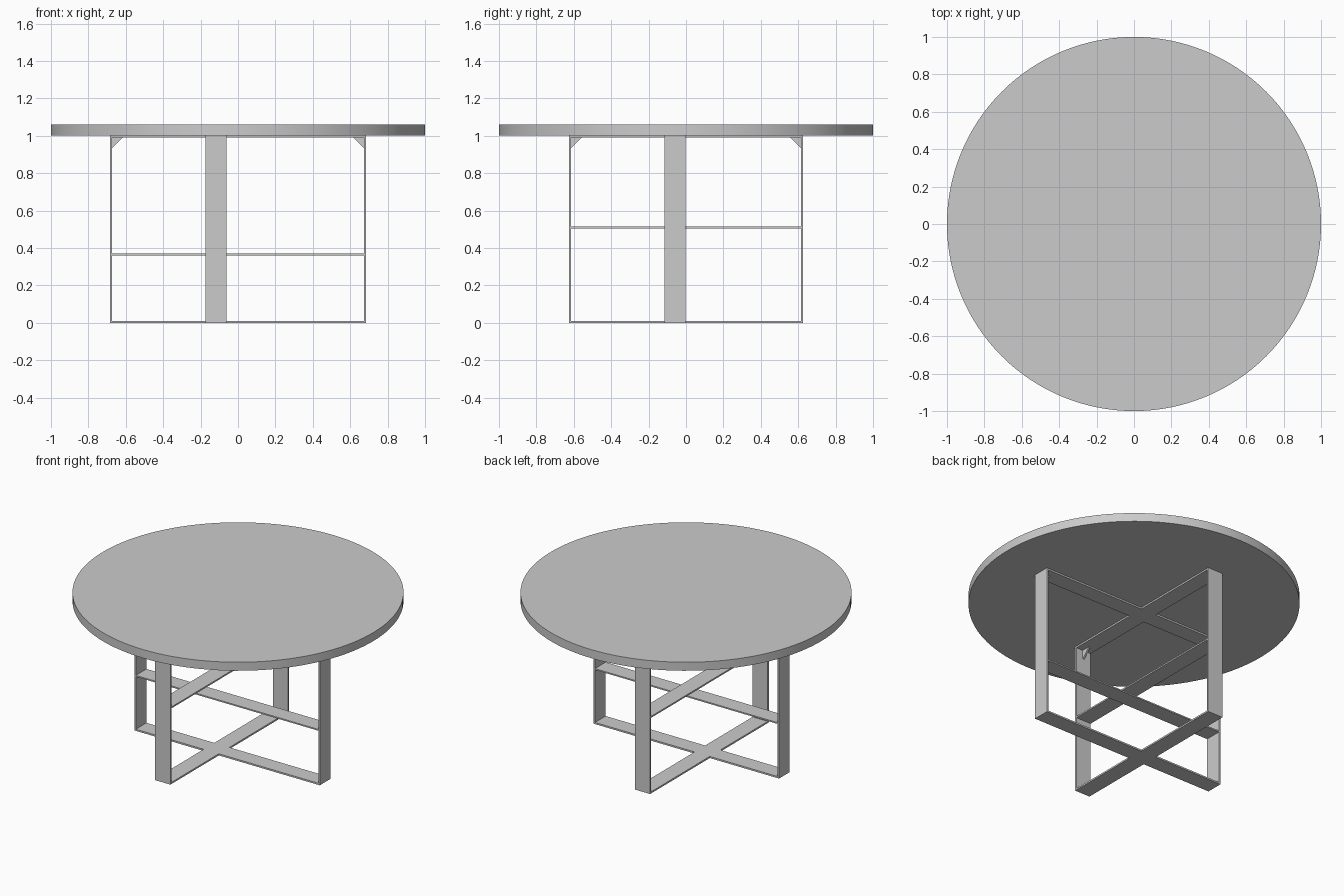
import bpy, bmesh, math
from mathutils import Vector

if "Cube" in bpy.data.objects:
    bpy.data.objects.remove(bpy.data.objects["Cube"])

T = 0.011              # metal strip thickness
W = 0.056              # half width of a strip
CX, CY = -0.117, -0.059  # centre lines of the two crossing frames
LX, LY = 0.684, 0.625    # half lengths of the two frames
H = 1.003              # frame height


def prism(name, points, direction):
    """Extrude a closed flat outline along a vector."""
    bm = bmesh.new()
    face = bm.faces.new([bm.verts.new(p) for p in points])
    ext = bmesh.ops.extrude_face_region(bm, geom=[face])
    verts = [v for v in ext["geom"] if isinstance(v, bmesh.types.BMVert)]
    bmesh.ops.translate(bm, verts=verts, vec=Vector(direction))
    bmesh.ops.recalc_face_normals(bm, faces=bm.faces)
    mesh = bpy.data.meshes.new(name)
    bm.to_mesh(mesh)
    bm.free()
    obj = bpy.data.objects.new(name, mesh)
    bpy.context.collection.objects.link(obj)
    return obj


def box(name, x0, x1, y0, y1, z0, z1):
    return prism(name, [(x0, y0, z0), (x1, y0, z0), (x1, y1, z0), (x0, y1, z0)],
                 (0, 0, z1 - z0))


def cross(name, z):
    """Plus-shaped plate where the two frames meet."""
    l, r, f, b = CX - W, CX + W, CY - W, CY + W
    pts = [(-LX + T, f), (l, f), (l, -LY + T), (r, -LY + T), (r, f), (LX - T, f),
           (LX - T, b), (r, b), (r, LY - T), (l, LY - T), (l, b), (-LX + T, b)]
    return prism(name, [(x, y, z) for x, y in pts], (0, 0, T))


# round table top
bpy.ops.mesh.primitive_cylinder_add(vertices=128, radius=1, depth=0.06 - 0.003,
                                    location=(0, 0, (H + 1.06) / 2))
bpy.context.object.name = "table_top"
bpy.ops.object.shade_smooth_by_angle(angle=math.radians(30))

# floor and upper crossing strips
cross("floor_cross", 0)
cross("upper_cross", H - T)

# legs and corner gussets
G, g = 0.058, 0.006
zt = H - T
for s, side in ((-1, "left"), (1, "right")):
    box(side + "_leg", *sorted((s * LX, s * (LX - T))), CY - W, CY + W, 0, H)
    x = s * (LX - T)
    prism(side + "_gusset", [(x, CY - g, zt), (x - s * G, CY - g, zt),
                             (x, CY - g, zt - G)], (0, 2 * g, 0))
for s, side in ((-1, "front"), (1, "back")):
    box(side + "_leg", CX - W, CX + W, *sorted((s * LY, s * (LY - T))), 0, H)
    y = s * (LY - T)
    prism(side + "_gusset", [(CX - g, y, zt), (CX - g, y - s * G, zt),
                             (CX - g, y, zt - G)], (2 * g, 0, 0))

# middle stretchers at two heights
box("low_stretcher", -LX + T, LX - T, CY - W, CY + W, 0.361, 0.37)
box("high_stretcher", CX - W, CX + W, -LY + T, LY - T, 0.504, 0.514)
